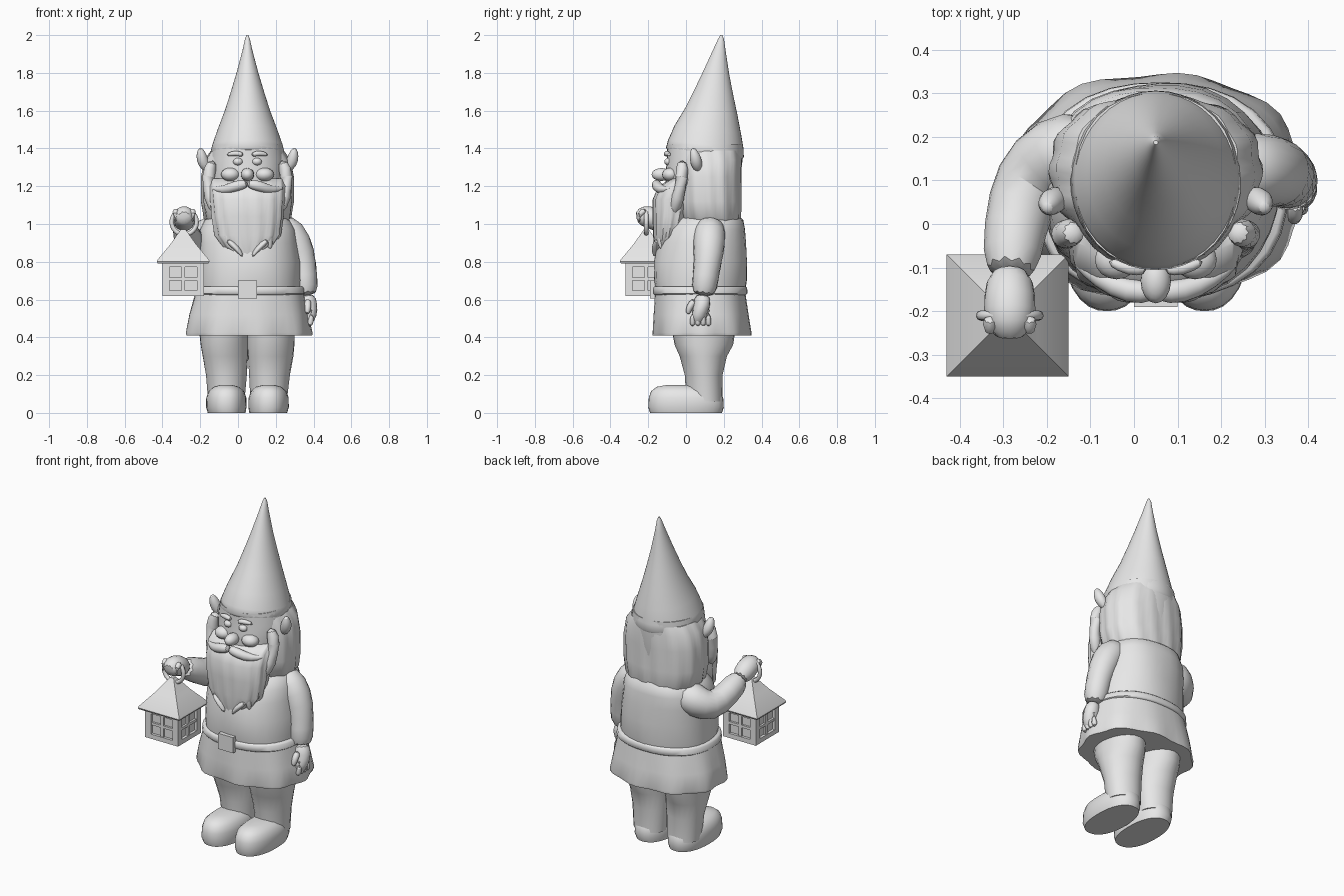
import bpy, bmesh, math
from mathutils import Vector

if "Cube" in bpy.data.objects:
    bpy.data.objects.remove(bpy.data.objects["Cube"])

MID = 0.05  # x of the body's mirror plane
stone = bpy.data.materials.new("plain_grey")
stone.diffuse_color = (0.8, 0.8, 0.8, 1)
stone.use_nodes = True
stone.node_tree.nodes["Principled BSDF"].inputs["Base Color"].default_value = stone.diffuse_color


def finish(bm, name, angle=40, subsurf=0):
    bmesh.ops.recalc_face_normals(bm, faces=bm.faces[:])
    me = bpy.data.meshes.new(name)
    bm.to_mesh(me)
    bm.free()
    me.materials.append(stone)
    ob = bpy.data.objects.new(name, me)
    bpy.context.collection.objects.link(ob)
    bpy.ops.object.select_all(action='DESELECT')
    bpy.context.view_layer.objects.active = ob
    ob.select_set(True)
    bpy.ops.object.shade_smooth_by_angle(angle=math.radians(angle))
    if subsurf:
        m = ob.modifiers.new("round", 'SUBSURF')
        m.levels = m.render_levels = subsurf
    return ob


def skin_rings(bm, rings):
    rows = [[bm.verts.new(p) for p in r] for r in rings]
    n = len(rows[0])
    for a, b in zip(rows, rows[1:]):
        for j in range(n):
            k = (j + 1) % n
            bm.faces.new((a[j], a[k], b[k], b[j]))
    bm.faces.new(rows[0][::-1])
    bm.faces.new(rows[-1])


def loft(name, rings, n=32, power=2.0, folds=None, tilt=0.0, angle=40):
    """Stack of rings (z, cx, cy, rx, ry); folds(theta, t) scales the radius."""
    out = []
    for i, (z, cx, cy, rx, ry) in enumerate(rings):
        row = []
        for j in range(n):
            th = 2 * math.pi * j / n
            c, s = math.cos(th), math.sin(th)
            f = 1 / (abs(c) ** power + abs(s) ** power) ** (1 / power)
            f *= 1 + (folds(th, i / (len(rings) - 1)) if folds else 0)
            dy = s * f * ry
            row.append((cx + c * f * rx, cy + dy, z + tilt * dy))
        out.append(row)
    bm = bmesh.new()
    skin_rings(bm, out)
    return finish(bm, name, angle)


def tube(name, pts, n=10, flat=1.0):
    """Rounded limb through points (x, y, z, radius)."""
    ps = [Vector(p[:3]) for p in pts]
    out = []
    for i, p in enumerate(ps):
        d = ps[min(i + 1, len(ps) - 1)] - ps[max(i - 1, 0)]
        q = d.to_track_quat('Z', 'Y')
        r = pts[i][3] * 1.04
        out.append([p + q @ Vector((r * math.cos(a), r * flat * math.sin(a), 0))
                    for a in (2 * math.pi * j / n for j in range(n))])
    bm = bmesh.new()
    skin_rings(bm, out)
    return finish(bm, name, 60, 1)


def ball(name, loc, size):
    bm = bmesh.new()
    bmesh.ops.create_uvsphere(bm, u_segments=16, v_segments=10, radius=1)
    for v in bm.verts:
        v.co = Vector((v.co.x * size[0], v.co.y * size[1], v.co.z * size[2])) + Vector(loc)
    return finish(bm, name, 60)


def add_box(bm, x0, x1, y0, y1, z0, z1):
    vs = bmesh.ops.create_cube(bm, size=1)["verts"]
    for v in vs:
        v.co = ((x0 + x1) / 2 + v.co.x * (x1 - x0), (y0 + y1) / 2 + v.co.y * (y1 - y0),
                (z0 + z1) / 2 + v.co.z * (z1 - z0))


def flip(p):
    return (2 * MID - p[0],) + tuple(p[1:])


# Boots and trouser legs, mirrored
for side in ("left", "right"):
    fx = (lambda x: x) if side == "left" else (lambda x: 2 * MID - x)
    loft(side + "_boot", [(0, fx(-.06), 0, .1, .19), (.03, fx(-.062), 0, .107, .2),
                          (.08, fx(-.062), 0, .106, .197), (.115, fx(-.062), -.005, .094, .18),
                          (.138, fx(-.062), -.015, .068, .14), (.148, fx(-.062), -.03, .03, .07)],
         power=2.3, angle=60)
    loft(side + "_trouser_leg", [(.06, fx(-.062), .1, .096, .095), (.2, fx(-.064), .095, .108, .1),
                                 (.3, fx(-.07), .09, .12, .125), (.36, fx(-.073), .09, .125, .155),
                                 (.45, fx(-.075), .09, .13, .17)], n=24,
         folds=lambda th, t: .03 * math.sin(3 * th + 4 * t))

# Coat: pleated skirt, belt with buckle, and upper body
loft("coat_skirt", [(.41, .055, .085, .328, .255), (.425, .055, .085, .333, .258),
                    (.52, .055, .08, .315, .25), (.63, .06, .075, .288, .24)], n=48, power=2.3,
     folds=lambda th, t: .03 * (1 - t) * math.cos(9 * th))
loft("belt", [(.625, .06, .075, .285, .243), (.632, .06, .075, .293, .25),
              (.662, .06, .075, .29, .249), (.67, .06, .075, .28, .241)], power=2.3, angle=50)
bm = bmesh.new()
add_box(bm, 0, .1, -.19, -.16, .605, .7)
finish(bm, "belt_buckle")
loft("coat_body", [(.64, .06, .075, .27, .235), (.7, .06, .075, .272, .245), (.8, .06, .077, .268, .246),
                   (.9, .052, .085, .257, .235), (.97, .05, .095, .25, .22), (1.02, .05, .11, .225, .195),
                   (1.07, .05, .12, .15, .13)], power=2.2,
     folds=lambda th, t: .012 * math.sin(5 * th + 5 * t))

# Collar points below the beard
for i, x in enumerate((0, .1)):
    tube(f"collar_point_{i + 1}", [(x + (x - MID) * 1.2, -.14, .92, .03), (x, -.158, .87, .03),
                                   (MID + (x - MID) * .5, -.165, .825, .008)], flat=.6)

# Hanging arm and hand
tube("hanging_sleeve", [(.2, .13, 1.0, .07), (.28, .125, .96, .09), (.335, .12, .84, .083),
                        (.352, .105, .72, .073), (.36, .09, .61, .068)])
tube("hanging_hand", [(.365, .09, .63, .045), (.375, .085, .57, .055), (.375, .07, .52, .05),
                      (.365, .06, .47, .03)], flat=.9)
for i in range(4):
    y = .035 + .028 * i
    tube(f"hanging_finger_{i + 1}", [(.385, y, .55, .018), (.392, y, .51, .019), (.378, y, .455, .015)], n=8)
tube("hanging_thumb", [(.37, .05, .6, .02), (.37, .015, .56, .02), (.365, .01, .52, .014)], n=8)

# Raised arm and fist
tube("raised_sleeve", [(-.08, .18, .98, .09), (-.18, .16, .93, .1), (-.245, .1, .885, .088),
                       (-.275, -.01, .94, .073), (-.285, -.13, 1.005, .066)])
tube("raised_hand", [(-.285, -.1, .99, .05), (-.285, -.17, 1.03, .062), (-.285, -.225, 1.045, .06),
                     (-.285, -.265, 1.03, .035)])
for i in range(4):
    x = -.33 + .03 * i
    tube(f"raised_finger_{i + 1}", [(x, -.21, 1.075, .018), (x, -.25, 1.055, .019), (x, -.245, 1.01, .016)], n=8)

# Head, hair and beard
loft("head", [(1.08, MID, .09, .17, .17), (1.2, MID, .09, .195, .2), (1.3, MID, .095, .2, .2),
              (1.345, MID, .1, .2, .2), (1.42, MID, .1, .185, .2)], power=2.2)
loft("hair", [(1.0, MID, .135, .2, .145), (1.03, MID, .125, .228, .165), (1.12, MID, .12, .242, .172),
              (1.25, MID, .12, .242, .172), (1.34, MID, .12, .225, .175), (1.39, MID, .115, .19, .175)],
     n=64, power=2.4, folds=lambda th, t: .025 * math.sin(14 * th + 3 * t) * (1 - .5 * t))
loft("beard", [(.84, MID, -.115, .06, .045), (.88, MID, -.105, .13, .062), (.94, MID, -.09, .172, .082),
               (1.04, MID, -.075, .188, .1), (1.13, MID, -.065, .195, .11), (1.2, MID, -.04, .2, .105),
               (1.24, MID, 0, .2, .08)], n=64, power=2.3,
     folds=lambda th, t: .04 * math.sin(15 * th + 4 * t) * (1 - .6 * t))
for i in range(5):
    x = -.06 + .055 * i
    z = .84 + .015 * abs(i - 2) + .012 * (i % 2)
    tube(f"beard_lock_{i + 1}", [(x, -.13, z + .16, .035), (x, -.135, z + .06, .03), (x + .01, -.13, z - .01, .008)])
ball("nose", (MID, -.13, 1.262), (.035, .052, .034))

# Paired facial parts
parts = {
    "moustache": [(.055, -.155, 1.215, .024), (-.01, -.158, 1.203, .03), (-.08, -.125, 1.175, .024),
                  (-.14, -.085, 1.19, .008)],
    "ear": [(-.155, .065, 1.28, .02), (-.185, .055, 1.325, .034), (-.195, .045, 1.365, .03),
            (-.2, .035, 1.405, .01)],
    "brow": [(.03, -.105, 1.365, .012), (-.01, -.105, 1.378, .016), (-.06, -.085, 1.365, .01)],
    "sideburn": [(-.13, -.02, 1.34, .03), (-.165, -.02, 1.25, .045), (-.15, -.04, 1.14, .045),
                 (-.11, -.07, 1.05, .02)],
}
for name, pts in parts.items():
    tube("left_" + name, pts)
    tube("right_" + name, [flip(p) for p in pts])
for name, loc, size in (("eye", (0, -.093, 1.33), (.026, .022, .02)),
                        ("cheek", (-.04, -.082, 1.262), (.05, .045, .036))):
    ball("left_" + name, loc, size)
    ball("right_" + name, flip(loc), size)

# Pointed hat leaning back
loft("hat", [(1.365, MID, .1, .186, .198), (1.38, MID, .1, .196, .206), (1.42, MID, .105, .186, .2),
             (1.5, MID, .115, .158, .176), (1.6, MID, .134, .12, .137), (1.7, MID, .147, .088, .102),
             (1.8, MID, .16, .058, .069), (1.92, MID, .177, .026, .033), (1.98, MID, .186, .013, .015),
             (2.0, MID, .187, .005, .005)], n=40, tilt=-.12, angle=60)

# Lantern: core, window frames on four sides, roof and ring
LX, LY, H = -.29, -.21, .11
bm = bmesh.new()
add_box(bm, LX - .094, LX + .094, LY - .094, LY + .094, .625, .79)
finish(bm, "lantern_core")
bm = bmesh.new()
for z0, z1 in ((.62, .648), (.772, .8)):
    add_box(bm, LX - H, LX + H, LY - H, LY + H, z0, z1)
for sx in (-1, 1):
    for sy in (-1, 1):
        cx, cy = LX + sx * .091, LY + sy * .091
        add_box(bm, cx - .019, cx + .019, cy - .019, cy + .019, .64, .78)
add_box(bm, LX - .01, LX + .01, LY - .106, LY + .106, .64, .78)
add_box(bm, LX - .106, LX + .106, LY - .01, LY + .01, .64, .78)
add_box(bm, LX - .106, LX + .106, LY - .106, LY + .106, .702, .718)
finish(bm, "lantern_frame")
bm = bmesh.new()
skin_rings(bm, [[(LX + sx * r, LY + sy * r, z) for sx, sy in ((-1, -1), (1, -1), (1, 1), (-1, 1))]
                for r, z in ((.135, .792), (.14, .802), (.135, .812), (.07, .89), (.012, .972))])
finish(bm, "lantern_roof", 25)
bpy.ops.mesh.primitive_torus_add(major_radius=.066, minor_radius=.012, major_segments=24, minor_segments=8,
                                 location=(-.285, -.21, 1.01), rotation=(math.pi / 2, 0, 0))
ring = bpy.context.object
ring.name = "lantern_ring"
ring.data.materials.append(stone)
bpy.ops.object.shade_smooth()
